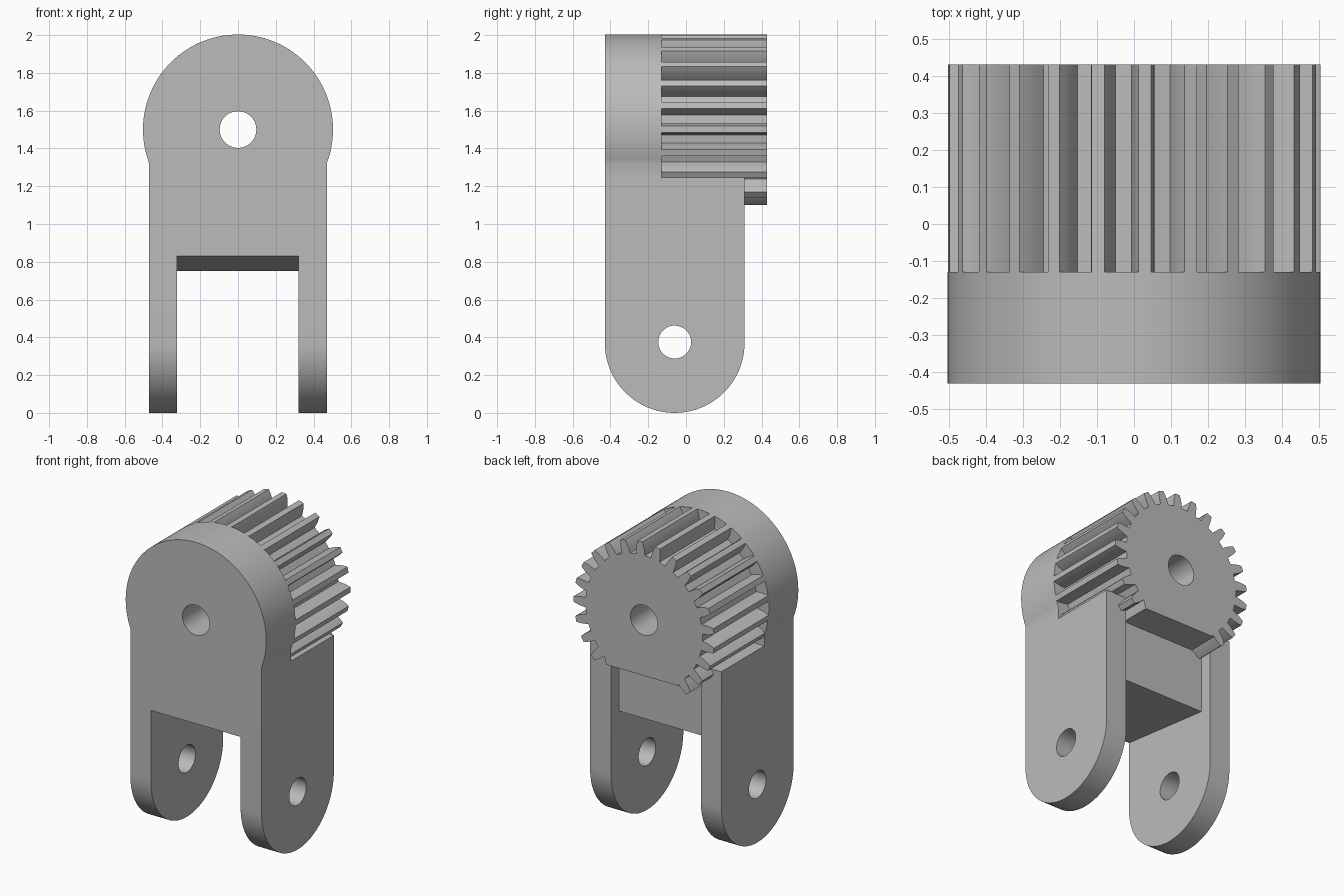
import bpy
import bmesh
from math import sin, cos, pi, radians, asin
from mathutils import Vector

if "Cube" in bpy.data.objects:
    bpy.data.objects.remove(bpy.data.objects["Cube"], do_unlink=True)

grey = bpy.data.materials.new("plain grey")
grey.use_nodes = True
COLOUR = (0.5, 0.5, 0.5, 1)
grey.diffuse_color = COLOUR
grey.node_tree.nodes["Principled BSDF"].inputs["Base Color"].default_value = COLOUR


def prism(name, outline, axis, start, end):
    """Extrude an outline: (y, z) points along x, or (x, z) points along y."""
    def place(u, v, d):
        return Vector((d, u, v)) if axis == "x" else Vector((u, d, v))
    bm = bmesh.new()
    face = bm.faces.new([bm.verts.new(place(u, v, start)) for u, v in outline])
    moved = bmesh.ops.extrude_face_region(bm, geom=[face])["geom"]
    bmesh.ops.translate(bm, vec=place(0, 0, end - start),
                        verts=[g for g in moved if isinstance(g, bmesh.types.BMVert)])
    bmesh.ops.recalc_face_normals(bm, faces=bm.faces)
    mesh = bpy.data.meshes.new(name)
    bm.to_mesh(mesh)
    bm.free()
    mesh.materials.append(grey)
    obj = bpy.data.objects.new(name, mesh)
    bpy.context.collection.objects.link(obj)
    return obj


def arc(cu, cv, r, a0, a1, steps):
    """Points on an arc, angles measured clockwise from straight up."""
    angles = [a0 + (a1 - a0) * i / steps for i in range(steps + 1)]
    return [(cu + r * sin(a), cv + r * cos(a)) for a in angles]


def combine(target, tool, operation):
    mod = target.modifiers.new(operation.lower(), "BOOLEAN")
    mod.operation, mod.solver, mod.object = operation, "EXACT", tool
    bpy.context.view_layer.objects.active = target
    bpy.ops.object.modifier_apply(modifier=mod.name)


def discard(*objects):
    for obj in objects:
        bpy.data.objects.remove(obj, do_unlink=True)


def smooth(obj):
    bpy.ops.object.select_all(action="DESELECT")
    obj.select_set(True)
    bpy.context.view_layer.objects.active = obj
    bpy.ops.object.shade_smooth_by_angle(angle=radians(25))


AXLE_Z = 1.5
R = 0.503
HALF = 0.47
FRONT, STEP, LEG_BACK, BACK = -0.43, -0.13, 0.31, 0.43
LEG_Y, LEG_R = (FRONT + LEG_BACK) / 2, (LEG_BACK - FRONT) / 2

# Forked body: rounded side profile with the space between the legs removed
side = [(FRONT, 1.245)] + [(LEG_BACK, 1.245)] + arc(LEG_Y, LEG_R, LEG_R, pi / 2, 3 * pi / 2, 40)
fork = prism("forked_body", side, "x", -HALF, HALF)
gap = prism("gap_cutter", [(-0.6, -0.1), (-0.6, 0.85), (0.23, 0.75), (0.23, 1.4),
                           (0.6, 1.4), (0.6, -0.1)], "x", -0.323, 0.32)
combine(fork, gap, "DIFFERENCE")

# Round head at the front, merged into the body
corner = pi - asin(HALF / R)
head_outline = arc(0, AXLE_Z, R, -corner, corner, 80) + [(HALF, 1.1), (-HALF, 1.1)]
head = prism("head", head_outline, "y", FRONT, STEP)
combine(fork, head, "UNION")

# Gear behind the head, with its lower teeth cut off flat
TEETH, ROOT, PHASE = 25, 0.418, radians(3.3)
tooth = [(-0.031, ROOT), (-0.029, 0.45), (-0.025, 0.478), (-0.0175, R),
         (0.0175, R), (0.025, 0.478), (0.029, 0.45), (0.031, ROOT)]
outline = []
for k in range(-10, 10):
    a = PHASE + k * 2 * pi / TEETH
    for t, r in tooth:
        outline.append((r * sin(a) + t * cos(a), AXLE_Z + r * cos(a) - t * sin(a)))
outline += [(0.27, 1.14), (-0.25, 1.14)]
gear = prism("gear", outline, "y", STEP, BACK)

# Axle bore through head and gear, pin holes through both legs
bore = prism("bore_cutter", arc(0, AXLE_Z, 0.097, 0, 2 * pi, 48)[:-1], "y", -1, 1)
pin = prism("pin_cutter", arc(LEG_Y, 0.375, 0.087, 0, 2 * pi, 48)[:-1], "x", -1, 1)
combine(fork, bore, "DIFFERENCE")
combine(gear, bore, "DIFFERENCE")
combine(fork, pin, "DIFFERENCE")
discard(gap, head, bore, pin)

for part in (fork, gear):
    smooth(part)
